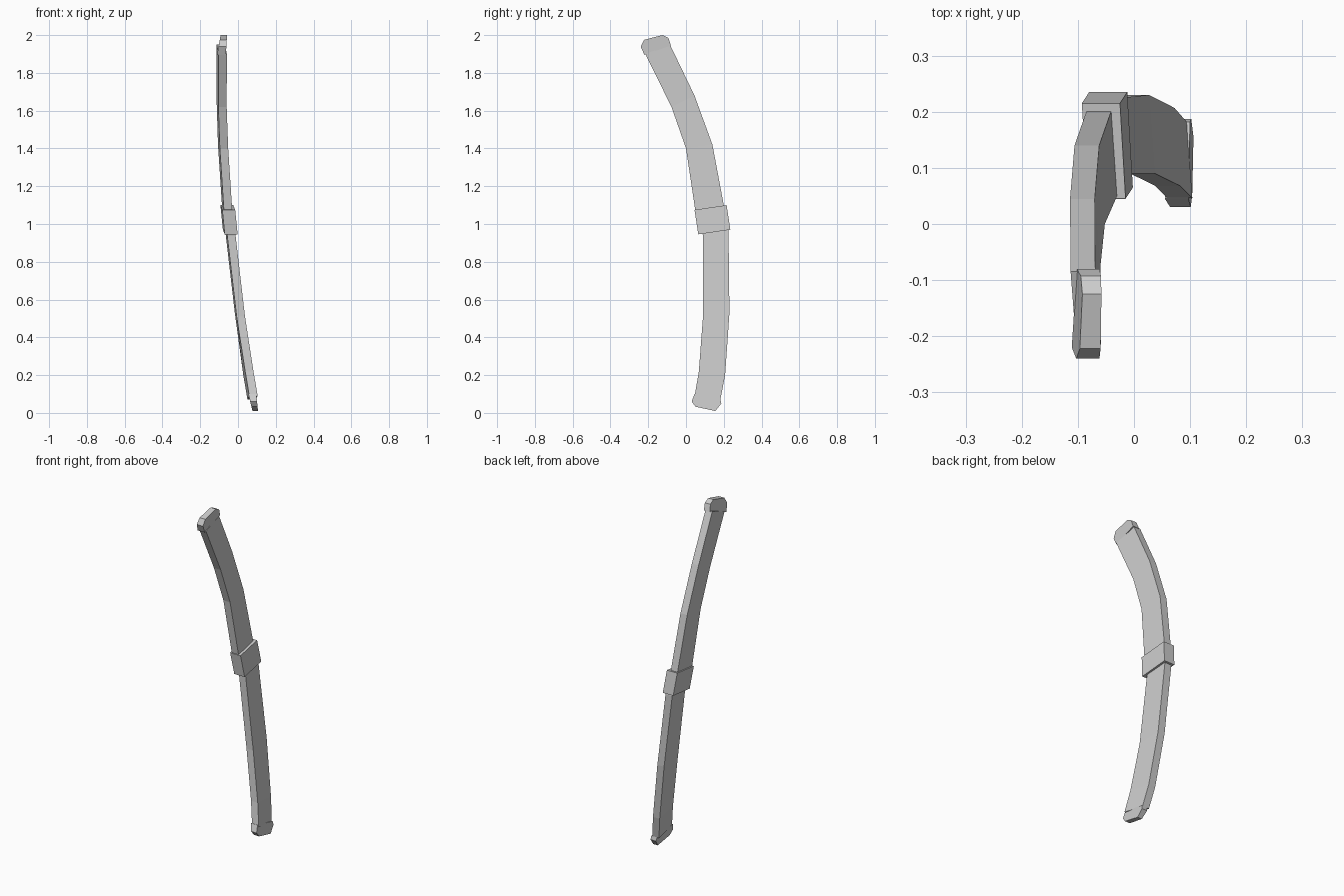
import bpy, bmesh

cube = bpy.data.objects.get("Cube")
if cube:
    bpy.data.objects.remove(cube, do_unlink=True)

grey = bpy.data.materials.new("plain grey")
grey.use_nodes = True
colour = (0.6, 0.6, 0.6, 1)
grey.diffuse_color = colour
grey.node_tree.nodes["Principled BSDF"].inputs["Base Color"].default_value = colour


def finish(bm, name):
    bmesh.ops.recalc_face_normals(bm, faces=bm.faces)
    mesh = bpy.data.meshes.new(name)
    bm.to_mesh(mesh)
    bm.free()
    mesh.materials.append(grey)
    obj = bpy.data.objects.new(name, mesh)
    bpy.context.collection.objects.link(obj)


def loft(name, stations, thick, skew=0.005):
    """Box section lofted through (x, front y, front z, back y, back z)."""
    bm = bmesh.new()
    rings = []
    h = thick / 2
    for x, fy, fz, by, bz in stations:
        corners = ((x + skew - h, fy, fz), (x + skew + h, fy, fz),
                   (x - skew + h, by, bz), (x - skew - h, by, bz))
        rings.append([bm.verts.new(c) for c in corners])
    for a, b in zip(rings, rings[1:]):
        for i in range(4):
            j = (i + 1) % 4
            bm.faces.new((a[i], a[j], b[j], b[i]))
    bm.faces.new(rings[0])
    bm.faces.new(rings[-1])
    finish(bm, name)


def cap(name, profile, z0, left, right):
    """Side profile (y, z) given thickness; left/right = (x at z0, slope in z)."""
    bm = bmesh.new()
    sides = [[bm.verts.new((x + s * (z - z0), y, z)) for y, z in profile]
             for x, s in (left, right)]
    for side in sides:
        bm.faces.new(side)
    n = len(profile)
    for i in range(n):
        j = (i + 1) % n
        bm.faces.new((sides[0][i], sides[0][j], sides[1][j], sides[1][i]))
    finish(bm, name)


# curved bar, running through the middle sleeve
loft("curved_bar", [
    (0.077, 0.046, 0.09, 0.182, 0.07),
    (0.055, 0.068, 0.22, 0.207, 0.20),
    (0.010, 0.09, 0.51, 0.23, 0.53),
    (-0.040, 0.09, 0.94, 0.225, 0.96),
    (-0.058, 0.048, 1.08, 0.20, 1.10),
    (-0.079, 0.0, 1.40, 0.14, 1.42),
    (-0.087, -0.077, 1.62, 0.045, 1.68),
    (-0.086, -0.215, 1.90, -0.085, 1.95),
], 0.044)

# middle sleeve
loft("middle_sleeve", [(-0.041, 0.065, 0.945, 0.235, 0.97),
                       (-0.054, 0.045, 1.075, 0.215, 1.10)], 0.068)

# chamfered end caps
cap("top_cap", [(-0.22, 1.895), (-0.24, 1.94), (-0.222, 1.975), (-0.125, 2.0),
                (-0.093, 1.985), (-0.08, 1.945)],
    1.9, (-0.110, 0.18), (-0.064, 0.06))
cap("bottom_cap", [(0.045, 0.10), (0.03, 0.06), (0.05, 0.033), (0.155, 0.01),
                   (0.187, 0.05), (0.182, 0.072)],
    0.1, (0.055, -0.24), (0.097, -0.1))
